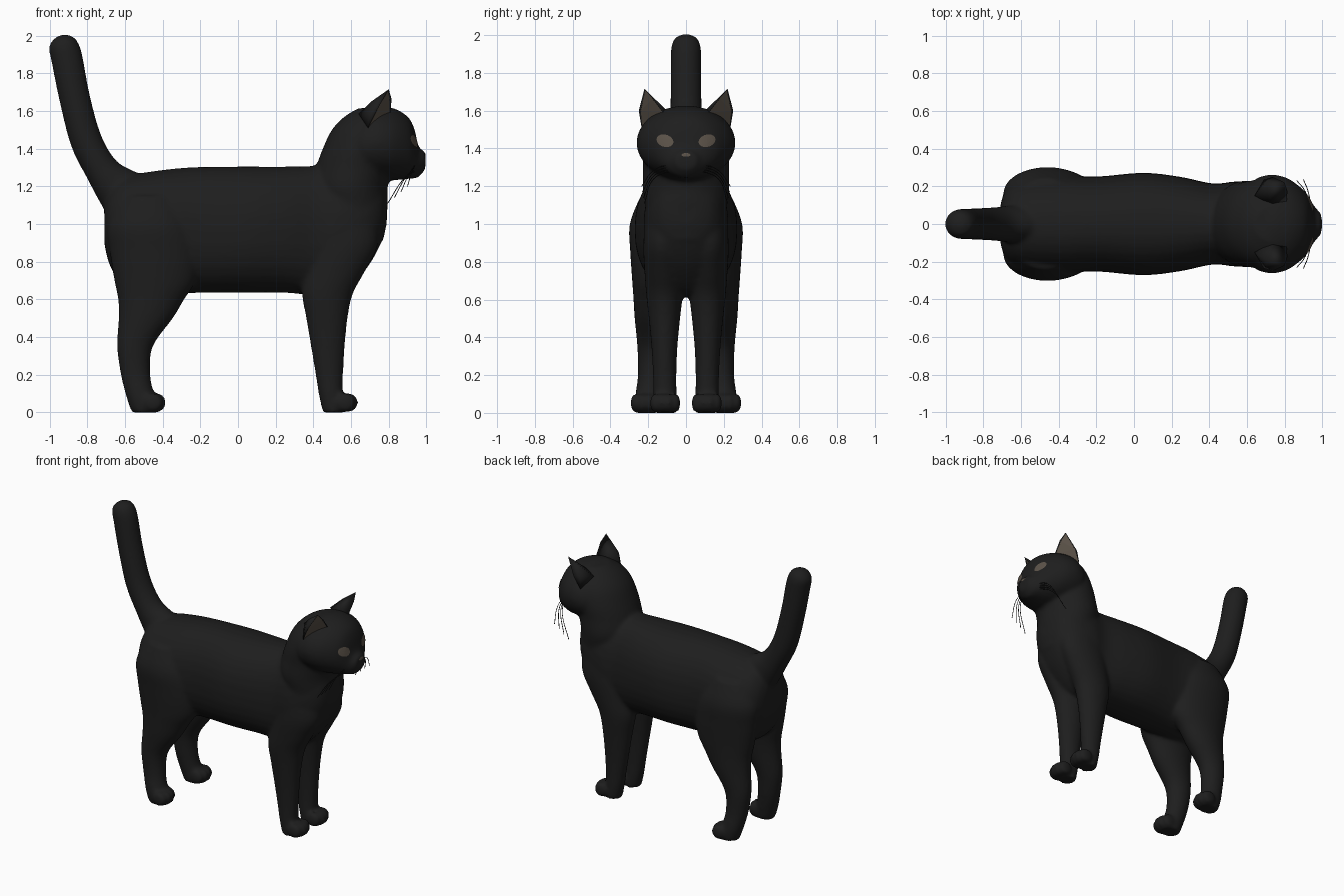
import bpy, bmesh, math
from mathutils import Vector, Matrix
from mathutils.bvhtree import BVHTree

if "Cube" in bpy.data.objects:
    bpy.data.objects.remove(bpy.data.objects["Cube"])


def material(name, rgb):
    m = bpy.data.materials.new(name)
    m.diffuse_color = (*rgb, 1)
    m.use_nodes = True
    m.node_tree.nodes["Principled BSDF"].inputs["Base Color"].default_value = m.diffuse_color
    return m


BLACK = material("black fur", (0.013, 0.013, 0.013))
BROWN = material("grey brown", (0.105, 0.085, 0.066))


def finish(bm, name, mats):
    me = bpy.data.meshes.new(name)
    bm.to_mesh(me)
    bm.free()
    ob = bpy.data.objects.new(name, me)
    bpy.context.collection.objects.link(ob)
    for m in mats:
        me.materials.append(m)
    return ob


def catmull(rows, steps=4):
    out = []
    n = len(rows)
    for i in range(n - 1):
        p = [rows[max(0, min(n - 1, i + k))] for k in (-1, 0, 1, 2)]
        for j in range(steps):
            t = j / steps
            out.append([0.5 * (2 * b + (c - a) * t + (2 * a - 5 * b + 4 * c - d) * t * t
                               + (3 * b - a - 3 * c + d) * t ** 3) for a, b, c, d in zip(*p)])
    return out + [list(rows[-1])]


def loft(bm, rows, side=1, n=32, power=2.0):
    """Each row: two opposite points (x0, z0, x1, z1) in the side view, then y centre and half width."""
    def sp(v):
        return math.copysign(abs(v) ** (2 / power), v)
    rings = []
    for x0, z0, x1, z1, yc, hw in catmull(rows):
        ring = []
        for k in range(n):
            a = 2 * math.pi * k / n
            u, v = sp(math.cos(a)), sp(math.sin(a))
            ring.append(bm.verts.new(((x0 + x1) / 2 + u * (x1 - x0) / 2, side * (yc + v * hw),
                                      (z0 + z1) / 2 + u * (z1 - z0) / 2)))
        rings.append(ring)
    for r, q in zip(rings, rings[1:]):
        for k in range(n):
            bm.faces.new((r[k], r[(k + 1) % n], q[(k + 1) % n], q[k]))
    bm.faces.new(rings[0])
    bm.faces.new(rings[-1])


def upright(rows):      # (x, top, bottom, half width)
    return [(x, b, x, t, 0, w) for x, t, b, w in rows]


def level(rows):        # (z, back x, front x, y centre, half width)
    return [(a, z, b, z, y, w) for z, a, b, y, w in rows]


bm = bmesh.new()
# torso
loft(bm, upright([
    (-.71, 1.10, .90, .10), (-.68, 1.18, .78, .18), (-.60, 1.25, .68, .235), (-.40, 1.287, .63, .26),
    (-.20, 1.303, .635, .252), (.05, 1.305, .635, .272), (.25, 1.305, .635, .25), (.42, 1.31, .62, .215),
    (.55, 1.33, .63, .225), (.68, 1.33, .76, .20), (.76, 1.25, .90, .14), (.79, 1.18, 1.0, .06)]), power=2.25)
# neck and chest
loft(bm, level([
    (.92, .45, .775, 0, .19), (1.1, .42, .795, 0, .215), (1.2, .40, .795, 0, .23), (1.3, .415, .82, 0, .228),
    (1.4, .45, .85, 0, .232), (1.5, .498, .87, 0, .215), (1.57, .565, .87, 0, .17), (1.615, .64, .82, 0, .09)]))
# head and muzzle
loft(bm, upright([
    (.58, 1.50, 1.30, .15), (.64, 1.58, 1.25, .235), (.72, 1.625, 1.235, .262), (.80, 1.62, 1.232, .25),
    (.86, 1.60, 1.235, .215), (.91, 1.56, 1.24, .17), (.938, 1.50, 1.242, .128), (.96, 1.41, 1.25, .092),
    (.995, 1.385, 1.29, .055)]))
# tail
loft(bm, [(-.68, 1.04, -.48, 1.25, 0, .11), (-.725, 1.10, -.56, 1.285, 0, .10), (-.80, 1.24, -.65, 1.34, 0, .09),
          (-.885, 1.41, -.73, 1.48, 0, .085), (-.945, 1.64, -.79, 1.70, 0, .082),
          (-.99, 1.86, -.825, 1.89, 0, .08), (-1.003, 1.94, -.845, 1.955, 0, .076),
          (-.975, 1.985, -.87, 1.99, 0, .055), (-.94, 2.004, -.90, 2.004, 0, .02)])
for s in (1, -1):
    # hind leg
    loft(bm, level([
        (1.15, -.61, -.32, .14, .10), (1.0, -.69, -.24, .16, .138), (.85, -.68, -.21, .165, .13),
        (.7, -.657, -.225, .165, .12), (.6, -.637, -.285, .17, .108), (.5, -.634, -.345, .175, .097),
        (.35, -.642, -.452, .18, .078), (.2, -.622, -.466, .185, .07), (.08, -.592, -.44, .20, .07),
        (.0, -.565, -.42, .205, .062)]), s)
    # front leg
    loft(bm, level([
        (1.1, .42, .72, .12, .09), (.9, .38, .745, .12, .106), (.75, .355, .675, .117, .103),
        (.63, .34, .61, .114, .097), (.5, .362, .582, .114, .083), (.35, .387, .567, .114, .069),
        (.2, .412, .558, .113, .062), (.1, .428, .556, .112, .062), (.0, .45, .56, .11, .06)]), s)
    # paws with four toes
    for px, py in ((.575, .11), (-.445, .213)):
        for k in range(4):
            off = (k - 1.5) * .037
            x = px + (.012 if k in (1, 2) else -.004)
            bmesh.ops.create_uvsphere(bm, u_segments=16, v_segments=10, radius=1, matrix=Matrix.Translation(
                (x, s * (py + off), .052)) @ Matrix.Diagonal((.052, .025, .052, 1)))
bmesh.ops.recalc_face_normals(bm, faces=bm.faces)
raw = finish(bm, "cat_body_raw", [BLACK])

# fuse the parts into one smooth skin
rm = raw.modifiers.new("fuse", 'REMESH')
rm.mode, rm.voxel_size = 'VOXEL', 0.013
sm = raw.modifiers.new("soften", 'SMOOTH')
sm.factor, sm.iterations = 0.5, 7
dg = bpy.context.evaluated_depsgraph_get()
mesh = bpy.data.meshes.new_from_object(raw.evaluated_get(dg))
body = bpy.data.objects.new("cat_body", mesh)
bpy.context.collection.objects.link(body)
bpy.data.objects.remove(raw)
mesh.materials.clear()
mesh.materials.append(BLACK)
for p in mesh.polygons:
    p.use_smooth = True
    p.material_index = 0
tree = BVHTree.FromPolygons([v.co for v in mesh.vertices], [tuple(p.vertices) for p in mesh.polygons])


# eyes and nose: thin plates laid on the face
def face_plate(name, yc, zc, ry, rz, tilt=0.0):
    bm = bmesh.new()
    n, rings = 20, []

    def put(y, z):
        hit = tree.ray_cast(Vector((2, y, z)), Vector((-1, 0, 0)))
        return bm.verts.new(hit[0] + hit[1] * 0.004)
    mid = put(yc, zc)
    for r in (.35, .7, 1):
        rings.append([put(yc + r * ry * math.cos(a), zc + r * rz * math.sin(a) + tilt * r * ry * math.cos(a))
                      for a in (2 * math.pi * k / n for k in range(n))])
    for k in range(n):
        j = (k + 1) % n
        bm.faces.new((mid, rings[0][k], rings[0][j]))
        for r, q in zip(rings, rings[1:]):
            bm.faces.new((r[k], q[k], q[j], r[j]))
    finish(bm, name, [BROWN])


face_plate("nose", 0, 1.365, .024, .009)
EAR = [(.80, .22, 1.715), (.735, .25, 1.60), (.69, .235, 1.51), (.81, .115, 1.585), (.815, .175, 1.665),
       (.64, .15, 1.585), (.71, .195, 1.652), (.70, .225, 1.60), (.73, .10, 1.60), (.72, .15, 1.52)]
for s, label in ((1, "left"), (-1, "right")):
    face_plate(label + "_eye", s * .11, 1.44, .044, .033, s * .15)
    # ear with recessed inner face
    bm = bmesh.new()
    for p in EAR:
        bm.verts.new((p[0], s * p[1], p[2]))
    bmesh.ops.convex_hull(bm, input=bm.verts)
    bmesh.ops.delete(bm, geom=[v for v in bm.verts if not v.link_faces], context='VERTS')
    bmesh.ops.recalc_face_normals(bm, faces=bm.faces)
    bm.normal_update()
    look = Vector((.75, s * .5, -.4)).normalized()
    front = [f for f in bm.faces if f.normal.dot(look) > .6]
    bmesh.ops.inset_region(bm, faces=front, thickness=.008, depth=-.006)
    for f in front:
        f.material_index = 1
    for f in bm.faces:
        f.smooth = f.material_index == 0
    finish(bm, label + "_ear", [BLACK, BROWN])
    # whiskers
    cu = bpy.data.curves.new(label + "_whiskers", 'CURVE')
    cu.dimensions, cu.bevel_depth, cu.bevel_resolution = '3D', .0022, 1
    for k in range(4):
        sp = cu.splines.new('BEZIER')
        sp.bezier_points.add(2)
        pts = [(.945, .07, 1.32 - .012 * k), (.925 - .015 * k, .17, 1.285 - .015 * k),
               (.90 - .035 * k, .235 - .005 * k, 1.20 - .03 * k)]
        for b, p in zip(sp.bezier_points, pts):
            b.co = (p[0], s * p[1], p[2])
            b.handle_left_type = b.handle_right_type = 'AUTO'
    cu.materials.append(BLACK)
    bpy.context.collection.objects.link(bpy.data.objects.new(label + "_whiskers", cu))
